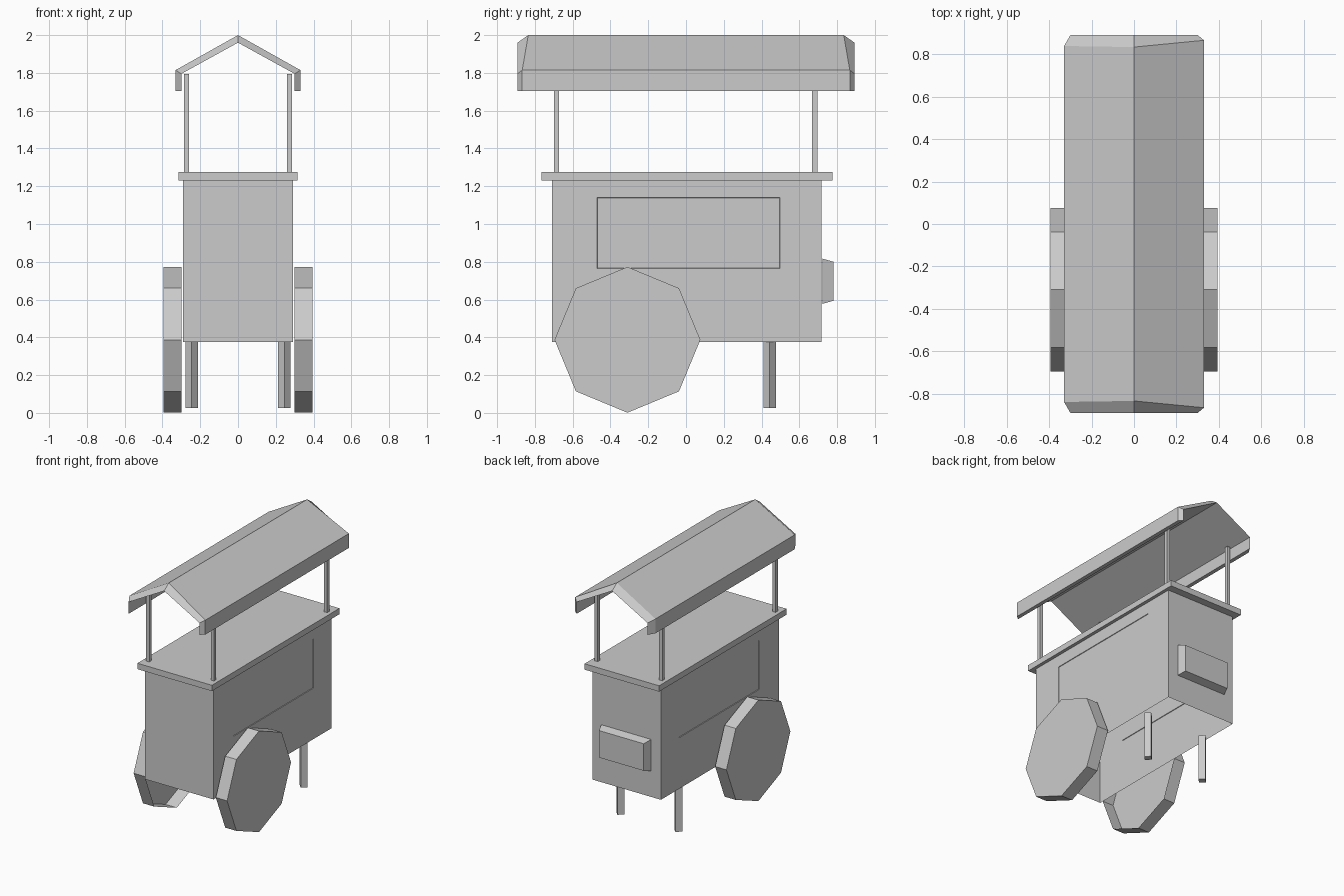
import bpy, bmesh
from math import radians
from mathutils import Matrix, Vector

if "Cube" in bpy.data.objects:
    bpy.data.objects.remove(bpy.data.objects["Cube"])


def finish(name, bm, recalc=False):
    if recalc:
        bmesh.ops.recalc_face_normals(bm, faces=bm.faces)
    mesh = bpy.data.meshes.new(name)
    bm.to_mesh(mesh)
    bm.free()
    obj = bpy.data.objects.new(name, mesh)
    bpy.context.collection.objects.link(obj)
    return obj


def open_side(bm, *directions):
    """Remove the faces that point along the given directions."""
    bm.normal_update()
    gone = [f for f in bm.faces
            if any(f.normal.dot(Vector(d)) > 0.99 for d in directions)]
    bmesh.ops.delete(bm, geom=gone, context='FACES')


def box_mesh(x, y, z):
    bm = bmesh.new()
    bmesh.ops.create_cube(bm, size=1)
    for v in bm.verts:
        v.co = [lo if c < 0 else hi for c, (lo, hi) in zip(v.co, (x, y, z))]
    return bm


def prism_mesh(sides, radius, depth, matrix):
    bm = bmesh.new()
    bmesh.ops.create_cone(bm, cap_ends=True, segments=sides, radius1=radius,
                          radius2=radius, depth=depth, matrix=matrix)
    return bm


# Cart body: open underneath, with a very shallow panel on each long side
bm = box_mesh((-0.29, 0.29), (-0.71, 0.717), (0.375, 1.23))
open_side(bm, (0, 0, -1), (0, 0, 1))
for co, no in (((0, -0.47, 0), (0, 1, 0)), ((0, 0.497, 0), (0, 1, 0)),
               ((0, 0, 0.765), (0, 0, 1)), ((0, 0, 1.14), (0, 0, 1))):
    bmesh.ops.bisect_plane(bm, geom=bm.verts[:] + bm.edges[:] + bm.faces[:],
                           plane_co=co, plane_no=no)
bm.normal_update()
panels = []
for f in bm.faces:
    c = f.calc_center_median()
    if abs(f.normal.x) > 0.9 and -0.47 < c.y < 0.497 and 0.765 < c.z < 1.14:
        panels.append(f)
bmesh.ops.inset_individual(bm, faces=panels, thickness=0.003, depth=-0.004)
finish("cart_body", bm)

# Counter
finish("counter_top", box_mesh((-0.315, 0.315), (-0.765, 0.775), (1.23, 1.275)))

for s, side in ((-1, "left"), (1, "right")):
    # Eight-sided wheel, hollow on the inner side
    bm = prism_mesh(8, 0.386, 0.095,
                    Matrix.Translation((s * 0.3475, -0.31, 0.387))
                    @ Matrix.Rotation(radians(90), 4, 'Y'))
    open_side(bm, (-s, 0, 0))
    finish(f"{side}_wheel", bm)

    # Square support leg turned corner-on
    finish(f"{side}_leg", prism_mesh(4, 0.034, 0.35,
           Matrix.Translation((s * 0.245, 0.443, 0.2))))

    # Roof posts
    for y0, end in ((-0.70, "front"), (0.668, "back")):
        finish(f"{side}_{end}_post",
               box_mesh(sorted((s * 0.26, s * 0.286)), (y0, y0 + 0.027),
                        (1.275, 1.795)))

# Tapered box on the back, open against the body
bm = box_mesh((-0.21, 0.21), (0.722, 0.78), (0.577, 0.817))
for v in bm.verts:
    if v.co.y > 0.75:
        v.co.x *= 0.9
        v.co.z = 0.697 + (v.co.z - 0.697) * 0.86
open_side(bm, (0, -1, 0))
finish("back_box", bm)

# Gabled roof shell: (x, z, half length) along the outer then inner side
outer = [(-0.33, 1.705, 0.84), (-0.33, 1.815, 0.84), (0, 2.0, 0.835),
         (0.33, 1.815, 0.867), (0.33, 1.705, 0.867)]
inner = [(-0.30, 1.705, 0.892), (-0.30, 1.795, 0.892), (0, 1.96, 0.892),
         (0.30, 1.795, 0.892), (0.30, 1.705, 0.892)]
loop = outer + inner[::-1]
bm = bmesh.new()
ends = [[bm.verts.new((x, s * y, z)) for x, z, y in loop] for s in (-1, 1)]
n = len(loop)
for i in range(n):
    j = (i + 1) % n
    bm.faces.new((ends[0][i], ends[0][j], ends[1][j], ends[1][i]))
for e in ends:
    for i in range(4):
        bm.faces.new((e[i], e[i + 1], e[n - 2 - i], e[n - 1 - i]))
finish("roof", bm, recalc=True)
